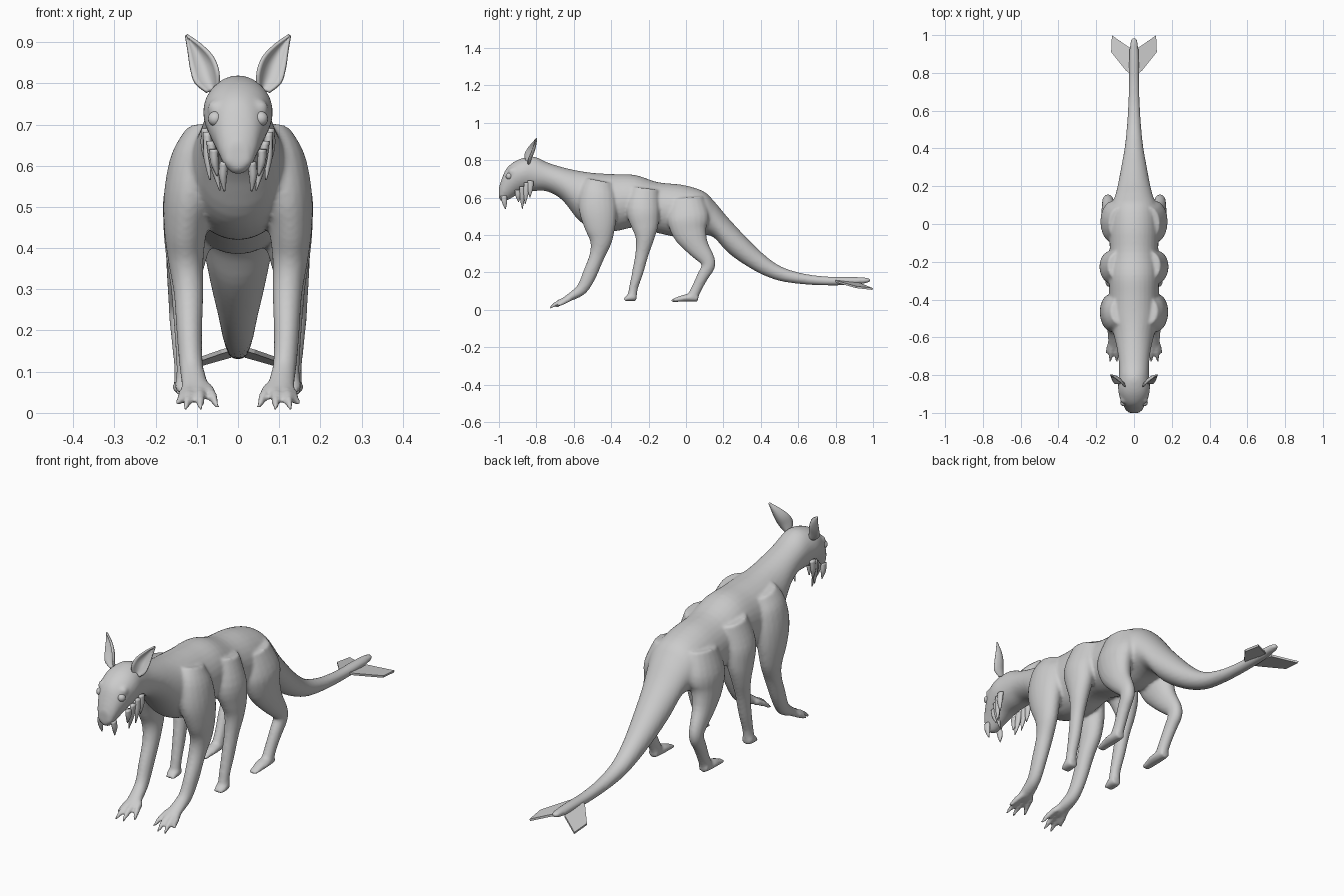
import bpy, bmesh, math
from mathutils import Vector


def spline(rows, steps):
    # Catmull-Rom through rows of numbers
    out = []
    for i in range(len(rows) - 1):
        p = [rows[max(0, min(len(rows) - 1, i + k))] for k in (-1, 0, 1, 2)]
        for s in range(steps):
            t = s / steps
            out.append([0.5 * (2 * b + (c - a) * t + (2 * a - 5 * b + 4 * c - d) * t * t
                               + (3 * b - a - 3 * c + d) * t ** 3) for a, b, c, d in zip(*p)])
    out.append(list(rows[-1]))
    return out


def loft(bm, rows, upright=False, side=1, n=20, steps=4):
    # rows: x, y, z, half width, half depth, top-heaviness
    rows = spline([tuple(r) + (0,) * (6 - len(r)) for r in rows], steps)
    pts = [Vector(r[:3]) for r in rows]
    rings = []
    for i, r in enumerate(rows):
        t = pts[min(i + 1, len(pts) - 1)] - pts[max(i - 1, 0)]
        v = Vector((0, 0, 1)) if upright else Vector((0, t.z, -t.y)).normalized()
        ring = []
        for k in range(n):
            a = 2 * math.pi * k / n
            p = pts[i] + v * r[4] * math.sin(a)
            p.x += r[3] * math.cos(a) * (1 + r[5] * math.sin(a))
            p.x *= side
            ring.append(bm.verts.new(p))
        rings.append(ring)
    faces = [bm.faces.new(rings[0]), bm.faces.new(rings[-1][::-1])]
    for a, b in zip(rings, rings[1:]):
        for k in range(n):
            j = (k + 1) % n
            faces.append(bm.faces.new((a[k], b[k], b[j], a[j])))
    bmesh.ops.recalc_face_normals(bm, faces=faces)


def finish(name, bm, smooth=True):
    me = bpy.data.meshes.new(name)
    bm.to_mesh(me)
    bm.free()
    for p in me.polygons:
        p.use_smooth = smooth
    ob = bpy.data.objects.new(name, me)
    bpy.context.collection.objects.link(ob)
    return ob


def ball(bm, loc, r):
    res = bmesh.ops.create_uvsphere(bm, u_segments=16, v_segments=10, radius=r)
    bmesh.ops.translate(bm, verts=res['verts'], vec=loc)


# Head, neck, torso and tail: y, bottom, top, half width, top-heaviness
trunk = [(-1.0, .595, .655, .024, 0), (-.985, .58, .70, .043, .05), (-.96, .582, .755, .056, .15),
         (-.92, .605, .79, .074, .2), (-.87, .63, .812, .084, .1), (-.81, .635, .818, .08, 0),
         (-.74, .632, .787, .08, 0), (-.66, .585, .762, .09, 0), (-.57, .475, .742, .112, 0),
         (-.48, .43, .73, .132, 0), (-.38, .42, .725, .132, 0), (-.27, .44, .72, .132, 0),
         (-.15, .41, .682, .128, 0), (-.02, .385, .668, .132, 0), (.09, .40, .635, .122, 0),
         (.15, .385, .58, .10, 0), (.22, .31, .497, .083, 0), (.3, .25, .41, .068, 0),
         (.4, .192, .31, .05, 0), (.5, .155, .235, .039, 0), (.62, .137, .195, .031, 0),
         (.75, .13, .178, .027, 0), (.88, .132, .176, .026, 0), (.96, .142, .172, .02, 0),
         (.985, .15, .166, .01, 0)]

# Legs and feet: x, y, z, half width, half depth
front_leg = [(.075, -.46, .69, .05, .07), (.095, -.47, .63, .066, .095), (.115, -.47, .54, .064, .102),
             (.127, -.46, .45, .053, .085), (.127, -.455, .37, .043, .06), (.12, -.475, .29, .036, .041),
             (.118, -.515, .19, .031, .038), (.114, -.55, .12, .029, .032), (.108, -.59, .085, .031, .026),
             (.1, -.65, .052, .036, .015)]
middle_leg = [(.085, -.22, .65, .055, .075), (.113, -.23, .54, .066, .09), (.13, -.22, .45, .051, .073),
              (.135, -.22, .38, .04, .05), (.132, -.235, .3, .031, .036), (.128, -.258, .2, .027, .03),
              (.126, -.28, .12, .024, .024), (.126, -.288, .07, .025, .025)]
middle_foot = [(.126, -.265, .068, .022, .022), (.126, -.295, .067, .028, .022), (.126, -.33, .052, .022, .008)]
hind_leg = [(.075, 0, .6, .06, .09), (.108, .01, .5, .066, .112), (.12, .02, .42, .056, .095),
            (.13, .06, .34, .043, .063), (.137, .112, .27, .032, .042), (.138, .118, .23, .029, .036),
            (.135, .09, .18, .027, .031), (.13, .055, .11, .025, .028), (.13, .037, .072, .026, .03)]
hind_foot = [(.13, .065, .062, .022, .018), (.13, 0, .063, .029, .02), (.13, -.078, .048, .02, .007)]
toes = [(.05, -.70, .012), (.09, -.73, .008), (.128, -.73, .008), (.146, -.685, .022)]

bm = bmesh.new()
loft(bm, [(0, y, (b + t) / 2, w, (t - b) / 2, k) for y, b, t, w, k in trunk], upright=True, n=32)
for s in (1, -1):
    for part in (front_leg, middle_leg, middle_foot, hind_leg, hind_foot):
        loft(bm, part, side=s)
    # Clawed toes of the front foot
    for x, y, z in toes:
        x0 = .1 + (x - .1) * .5
        loft(bm, [(x0, -.62, .062, .014, .016), ((x + x0) / 2, (y - .63) / 2, .04, .013, .014),
                  (x, y, z, .006, .007)], side=s, n=10)
    # Brow and nostril bulges
    ball(bm, (s * .052, -.928, .738), .023)
    ball(bm, (s * .017, -.98, .615), .022)
skin = finish("creature_skin", bm)
fuse = skin.modifiers.new("fuse", 'REMESH')
fuse.mode = 'VOXEL'
fuse.voxel_size = .0075
fuse.use_smooth_shade = True
soften = skin.modifiers.new("soften", 'SMOOTH')
soften.iterations = 5

# Eyes
bm = bmesh.new()
for s in (1, -1):
    ball(bm, (s * .055, -.946, .714), .018)
finish("eyes", bm)

# Hanging barbels at the mouth and cheeks
barbels = [((.034, -.975, .61), (.033, -.965, .538)), ((.058, -.90, .64), (.05, -.895, .575)),
           ((.066, -.875, .66), (.044, -.875, .54)), ((.074, -.85, .68), (.068, -.86, .565)),
           ((.078, -.83, .69), (.076, -.835, .60))]
bm = bmesh.new()
for s in (1, -1):
    for a, b in barbels:
        m = [(p + q) / 2 for p, q in zip(a, b)]
        loft(bm, [(*a, .011, .017), (m[0] + .003, m[1], m[2], .01, .014), (*b, .002, .002)], side=s, n=10)
finish("barbels", bm)

# Cupped ears: leaf-shaped sheets
ear_rows = spline([(.062, -.85, .785, .016), (.076, -.853, .815, .032), (.088, -.838, .85, .031),
                   (.105, -.818, .885, .018), (.126, -.8, .917, .001)], 4)
across = Vector((.85, .3, -.4)).normalized()
back = Vector((-.2, .9, 0)).normalized()
bm = bmesh.new()
for s in (1, -1):
    grid = []
    for x, y, z, w in ear_rows:
        row = []
        for k in range(9):
            u = k / 4 - 1
            p = Vector((x, y, z)) + across * w * u + back * w * .8 * (1 - u * u)
            row.append(bm.verts.new((p.x * s, p.y, p.z)))
        grid.append(row)
    for a, b in zip(grid, grid[1:]):
        for k in range(8):
            f = (a[k], a[k + 1], b[k + 1], b[k])
            bm.faces.new(f if s > 0 else f[::-1])
ears = finish("ears", bm)
sol = ears.modifiers.new("thickness", 'SOLIDIFY')
sol.thickness = .007
sol.offset = 0

# Tail fins
bm = bmesh.new()
outline = [(.012, .79), (.04, .81), (.12, .91), (.116, .998), (.065, .962), (.018, .93)]
for s in (1, -1):
    vs = [bm.verts.new((s * x, y, .158 - .2 * x - .12 * (y - .8))) for x, y in outline]
    bm.faces.new(vs if s > 0 else vs[::-1])
fins = finish("tail_fins", bm, smooth=False)
sol = fins.modifiers.new("thickness", 'SOLIDIFY')
sol.thickness = .01
sol.offset = 0
